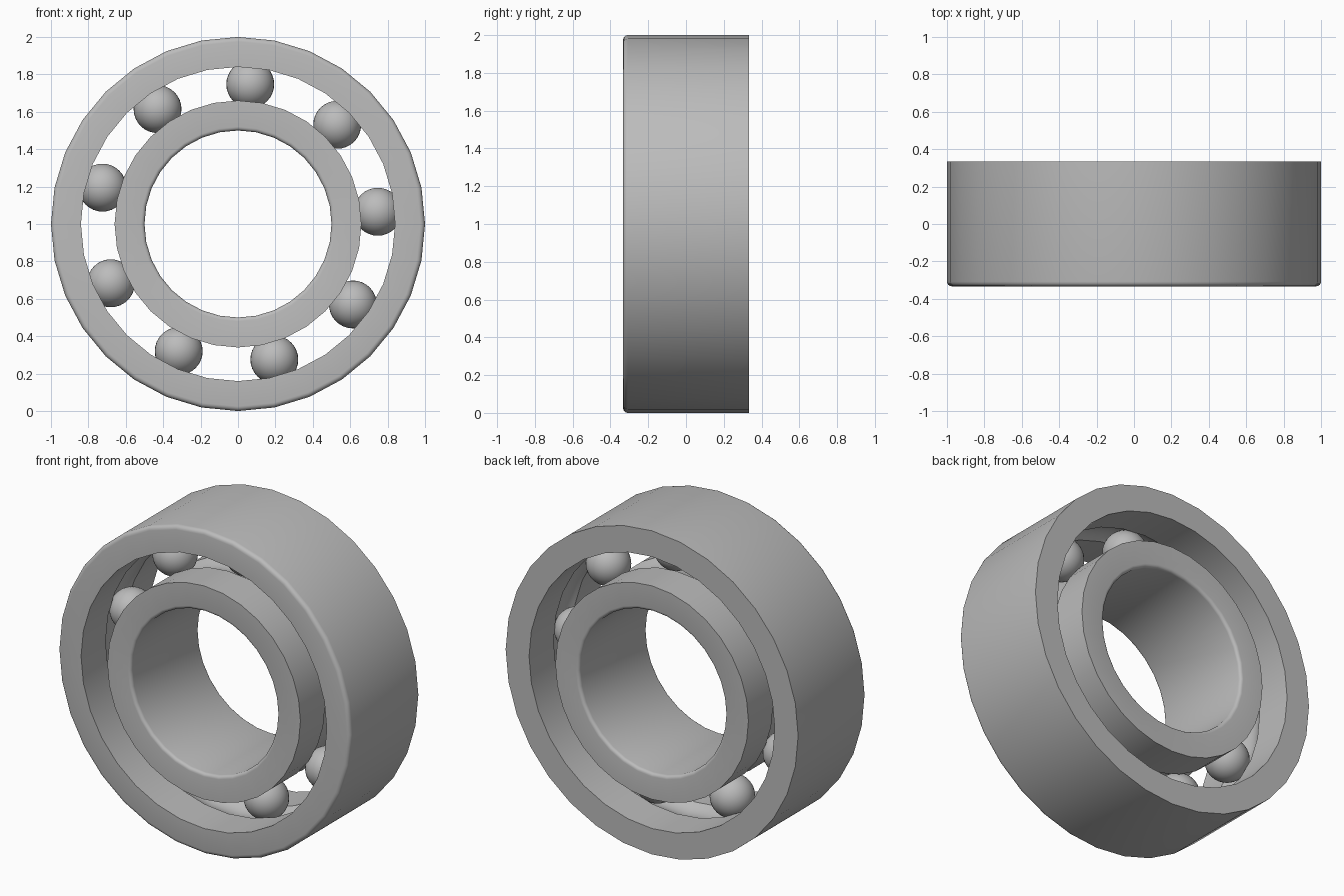
import bpy, bmesh
from math import sin, cos, pi, radians, asin
from mathutils import Vector, Matrix

HALF = 0.333            # half the width of the bearing
CENTRE = Vector((0, 0, 1))
PITCH = 0.75            # radius of the ball circle
BALL_R = 0.128
GROOVE_R = 0.13
SHOULDER = 0.09         # distance from ball circle to each ring land
SIDES = 32
BALLS = 9

cube = bpy.data.objects.get("Cube")
if cube:
    bpy.data.objects.remove(cube, do_unlink=True)

steel = bpy.data.materials.new("steel_grey")
steel.use_nodes = True
GREY = (0.5, 0.5, 0.5, 1)
steel.diffuse_color = GREY
steel.node_tree.nodes["Principled BSDF"].inputs["Base Color"].default_value = GREY


def finish(name, bm):
    bmesh.ops.recalc_face_normals(bm, faces=bm.faces)
    mesh = bpy.data.meshes.new(name)
    bm.to_mesh(mesh)
    bm.free()
    mesh.materials.append(steel)
    obj = bpy.data.objects.new(name, mesh)
    bpy.context.collection.objects.link(obj)
    bpy.ops.object.select_all(action='DESELECT')
    obj.select_set(True)
    bpy.context.view_layer.objects.active = obj
    bpy.ops.object.shade_smooth_by_angle(angle=radians(32))
    return obj


def arc(r, y, radius, start, end, steps):
    """Points (radius from axis, y) along an arc, angles in radians."""
    angles = [start + (end - start) * i / steps for i in range(steps + 1)]
    return [(r + radius * cos(a), y + radius * sin(a)) for a in angles]


def lathe(name, profile):
    """Turn a closed profile about the bearing's y axis."""
    bm = bmesh.new()
    verts = [bm.verts.new((r, y, 0)) for r, y in profile]
    edges = [bm.edges.new((a, b)) for a, b in zip(verts, verts[1:] + verts[:1])]
    bmesh.ops.spin(bm, geom=verts + edges, cent=(0, 0, 0), axis=(0, 1, 0),
                   angle=2 * pi, steps=SIDES, use_merge=True)
    bmesh.ops.remove_doubles(bm, verts=bm.verts, dist=0.0001)
    bmesh.ops.translate(bm, verts=bm.verts, vec=CENTRE)
    return finish(name, bm)


# Half angle of the raceway opening
half = pi / 2 - asin(SHOULDER / GROOVE_R)
land_out, land_in = PITCH + SHOULDER, PITCH - SHOULDER

# Outer ring: rounded outer front edge, raceway on the inside
f = 0.025
lathe("outer_ring",
      arc(1 - f, f - HALF, f, -pi / 2, 0, 4) + [(1, HALF), (land_out, HALF)]
      + arc(PITCH, 0, GROOVE_R, half, -half, 10) + [(land_out, -HALF)])

# Inner ring: rounded bore edges, raceway on the outside
f = 0.02
bore = 0.5
lathe("inner_ring",
      [(land_in, -HALF)] + arc(PITCH, 0, GROOVE_R, pi + half, pi - half, 10)
      + [(land_in, HALF)]
      + arc(bore + f, HALF - f, f, pi / 2, pi, 4)
      + arc(bore + f, f - HALF, f, pi, 1.5 * pi, 4))

# Balls evenly spaced between the rings
for i in range(BALLS):
    a = radians(5) + 2 * pi * i / BALLS
    bm = bmesh.new()
    bmesh.ops.create_uvsphere(
        bm, u_segments=32, v_segments=16, radius=BALL_R,
        matrix=Matrix.Translation(CENTRE + PITCH * Vector((cos(a), 0, sin(a)))))
    finish(f"ball_{i + 1}", bm)
